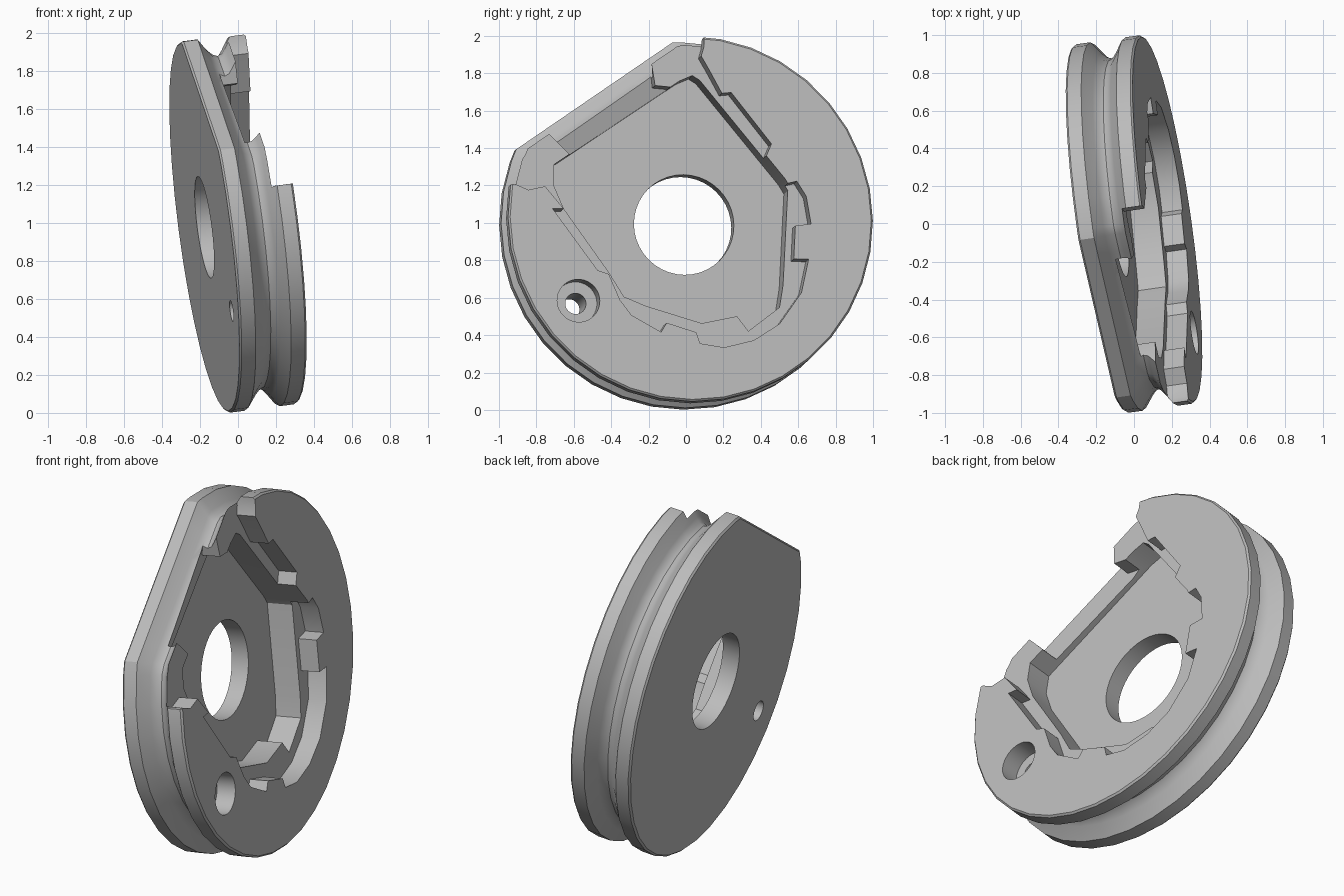
import bpy, bmesh, math
from mathutils import Vector, Matrix

cube = bpy.data.objects.get("Cube")
if cube:
    bpy.data.objects.remove(cube, do_unlink=True)

AXIS = Vector((0.982, 0.14, 0.128)).normalized()
TILT = Matrix.Translation((0, 0, 1)) @ Vector((1, 0, 0)).rotation_difference(AXIS).to_matrix().to_4x4()
HALF, RADIUS, CHORD, PHI = 0.18, 0.985, 0.84, math.radians(124.5)
FLOOR, LEDGE, LIP = -0.08, 0.07, 0.0

grey = bpy.data.materials.new("light grey")
grey.use_nodes = True
grey.diffuse_color = (0.5, 0.5, 0.5, 1)
grey.node_tree.nodes["Principled BSDF"].inputs["Base Color"].default_value = (0.5, 0.5, 0.5, 1)


def loft(name, rings):
    """Closed solid through rings with equal point counts."""
    bm = bmesh.new()
    rows = [[bm.verts.new(p) for p in ring] for ring in rings]
    for low, high in zip(rows, rows[1:]):
        for i in range(len(low)):
            j = (i + 1) % len(low)
            bm.faces.new((low[i], low[j], high[j], high[i]))
    bm.faces.new(rows[0][::-1])
    bm.faces.new(rows[-1])
    bmesh.ops.recalc_face_normals(bm, faces=bm.faces)
    mesh = bpy.data.meshes.new(name)
    bm.to_mesh(mesh)
    bm.free()
    mesh.materials.append(grey)
    obj = bpy.data.objects.new(name, mesh)
    bpy.context.collection.objects.link(obj)
    return obj


def cut(target, cutter):
    cutter.hide_render = True
    mod = target.modifiers.new("cut", 'BOOLEAN')
    mod.operation, mod.solver, mod.object = 'DIFFERENCE', 'EXACT', cutter
    bpy.context.view_layer.objects.active = target
    bpy.ops.object.modifier_apply(modifier=mod.name)
    bpy.data.objects.remove(cutter, do_unlink=True)


def pocket(name, points, start, level=None):
    """Prism from depth start outwards; a third value overrides the depth."""
    level = start if level is None else level
    flat = [(p[0] - AXIS.y * level, p[1] - 1 - AXIS.z * level) for p in points]
    base = [(p[2] if len(p) > 2 else start, *q) for p, q in zip(points, flat)]
    return loft(name, [base, [(0.5, *q) for q in flat]])


def bore(name, u, v, r, start, end=0.5, n=40):
    ring = [(u + r * math.cos(i * math.tau / n), v + r * math.sin(i * math.tau / n)) for i in range(n)]
    return loft(name, [[(a, *p) for p in ring] for a in (start, end)])


# grooved wheel with one side flattened along a chord
profile = [(-HALF, 0.01), (-HALF + 0.01, 0), (-0.095, 0), (-0.045, 0.065), (-0.02, 0.09), (0.005, 0.1),
           (0.03, 0.09), (0.05, 0.065), (0.095, 0), (HALF - 0.01, 0), (HALF, 0.01)]
corner = math.acos(CHORD / RADIUS)
angles = sorted([math.radians(d) for d in range(0, 360, 10)] + [PHI - corner, PHI + corner])


def ring(a, inset):
    pts = []
    for t in angles:
        r, c = RADIUS - inset, math.cos(t - PHI)
        if c > 0.2:
            r = min(r, (CHORD - inset) / c)
        pts.append((a, r * math.cos(t), r * math.sin(t)))
    return pts


wheel = loft("grooved_wheel", [ring(a, d) for a, d in profile])

# deep recess down to the thin floor
cut(wheel, pocket("recess", [
    (0.02, 1.775), (0.06, 1.75), (0.5, 1.21), (0.53, 1.16), (0.5, 0.65), (0.48, 0.53),
    (0.31, 0.4), (0.25, 0.48), (0.06, 0.44), (-0.24, 0.53), (-0.36, 0.58), (-0.44, 0.71),
    (-0.68, 1.05), (-0.735, 1.18), (-0.73, 1.29), (-0.05, 1.745)], FLOOR))

# shallow stepped ledge with locking notches, and lowered arm ends
cut(wheel, pocket("ledge", [
    (0.11, 2.15), (0.105, 1.95), (0.09, 1.9), (0.13, 1.83), (0.2, 1.7), (0.25, 1.705), (0.465, 1.43),
    (0.43, 1.35), (0.54, 1.215), (0.6, 1.23), (0.65, 1.15), (0.675, 1.0), (0.59, 0.99),
    (0.58, 0.81), (0.66, 0.81), (0.62, 0.63), (0.5, 0.46), (0.36, 0.37), (0.2, 0.33),
    (0.07, 0.35), (0.05, 0.41), (-0.11, 0.46), (-0.14, 0.41), (-0.3, 0.5), (-0.36, 0.58),
    (-0.42, 0.72), (-0.48, 0.74), (-0.72, 1.07), (-0.66, 1.07), (-0.76, 1.19),
    (-0.85, 1.17), (-0.92, 1.2), (-1.2, 1.2), (-1.2, 2.15)], LEDGE, HALF))

# open gap along the flattened side, sloping to the floor
cut(wheel, pocket("gap", [
    (-0.4, 2.03, 0.1), (-0.19, 1.86, LIP), (-0.17, 1.73, -0.04), (-0.06, 1.72, -0.04), (-0.1, 1.65, -0.06),
    (-0.6, 1.3, -0.06), (-0.64, 1.36, -0.04), (-0.72, 1.44, LIP), (-0.95, 1.65, 0.1)], LIP))

# centre hole and counterbored pin hole
cut(wheel, bore("centre_hole", 0, 0, 0.27, -0.5))
cut(wheel, bore("pin_seat", -0.61, -0.448, 0.115, 0.07))
cut(wheel, bore("pin_hole", -0.61, -0.45, 0.056, -0.5))

wheel.data.transform(TILT)
bpy.ops.object.select_all(action='DESELECT')
wheel.select_set(True)
bpy.context.view_layer.objects.active = wheel
bpy.ops.object.shade_smooth_by_angle(angle=math.radians(30))
